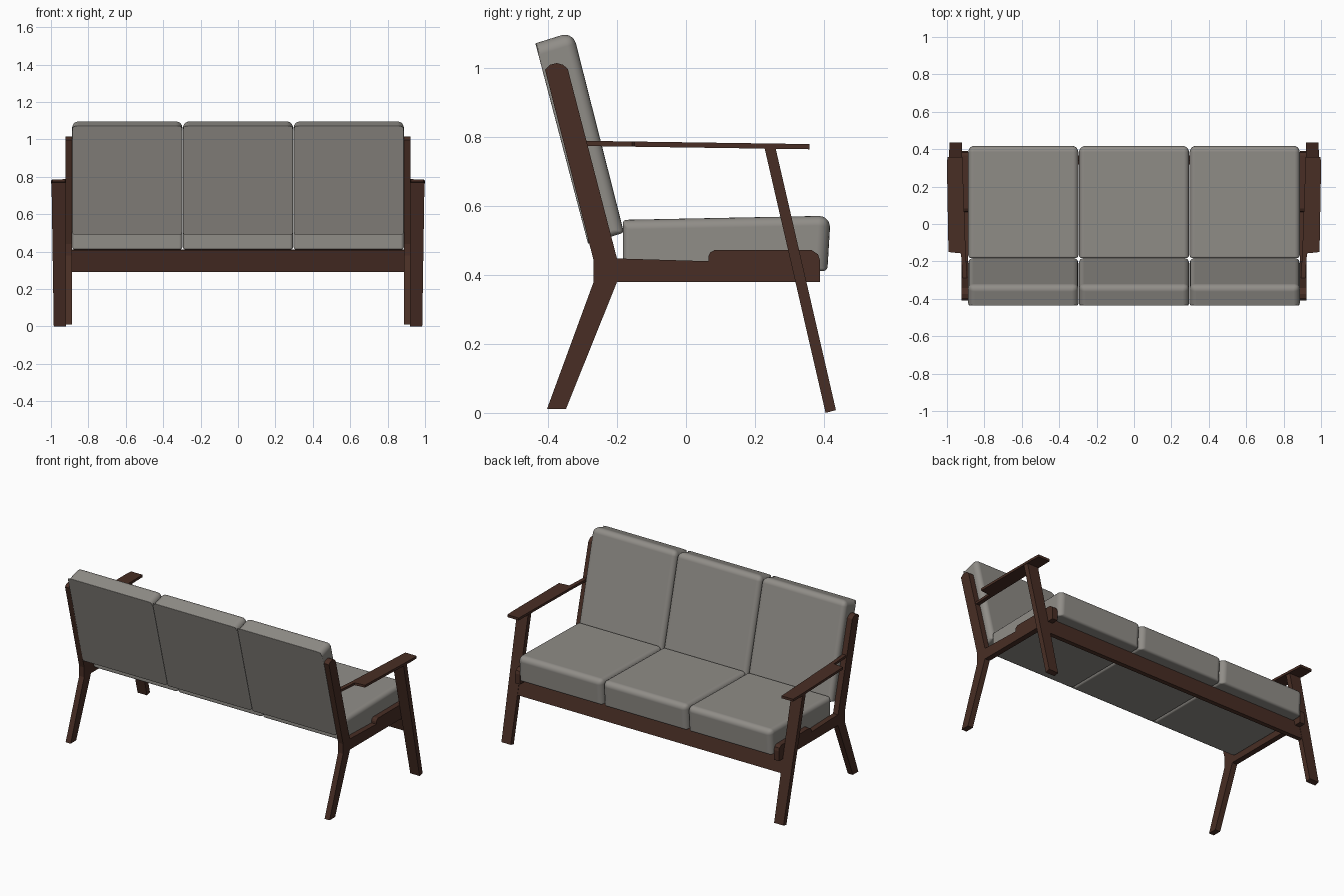
import bpy, bmesh

if "Cube" in bpy.data.objects:
    bpy.data.objects.remove(bpy.data.objects["Cube"])


def material(name, rgb):
    m = bpy.data.materials.new(name)
    m.diffuse_color = (*rgb, 1)
    m.use_nodes = True
    m.node_tree.nodes["Principled BSDF"].inputs["Base Color"].default_value = m.diffuse_color
    return m


WOOD = material("dark brown wood", (0.065, 0.027, 0.018))
FABRIC = material("grey fabric", (0.28, 0.267, 0.245))


def finish(bm, name, mat):
    bmesh.ops.recalc_face_normals(bm, faces=bm.faces)
    me = bpy.data.meshes.new(name)
    bm.to_mesh(me)
    bm.free()
    me.materials.append(mat)
    ob = bpy.data.objects.new(name, me)
    bpy.context.collection.objects.link(ob)
    return ob


def prism(pts, place, lo, hi):
    """Extrude a 2D outline between lo and hi; place maps (a, b, t) to 3D."""
    bm = bmesh.new()
    rings = [[bm.verts.new(place(a, b, t)) for a, b in pts] for t in (lo, hi)]
    bm.faces.new(rings[0])
    bm.faces.new(rings[1])
    n = len(pts)
    for i in range(n):
        j = (i + 1) % n
        bm.faces.new((rings[0][i], rings[0][j], rings[1][j], rings[1][i]))
    return bm, rings


def side_place(a, b, t):
    return (t, a, b)


def wood(name, pts, lo, hi, place=side_place, mirror=True):
    ob = finish(prism(pts, place, lo, hi)[0], name, WOOD)
    if mirror:
        ob.modifiers.new("mirror", 'MIRROR')
    return ob


def cushion(name, pts, corner_w, side_w, x0, x1):
    """Soft block: quad profile, per-edge bevel weights."""
    bm, rings = prism(pts, side_place, x0, x1)
    layer = bm.edges.layers.float.new("bevel_weight_edge")
    for i in range(4):
        bm.edges.get((rings[0][i], rings[1][i]))[layer] = corner_w[i]
        for r in rings:
            bm.edges.get((r[i], r[(i + 1) % 4]))[layer] = side_w[i]
    for f in bm.faces:
        f.smooth = True
    ob = finish(bm, name, FABRIC)
    b = ob.modifiers.new("soft edges", 'BEVEL')
    b.limit_method = 'WEIGHT'
    b.width = 0.035
    b.segments = 5
    b.harden_normals = True


# Rear legs: bent boards running up to carry the back
wood("rear_leg", [(-0.403, 0.012), (-0.348, 0.012), (-0.2, 0.38), (-0.2, 0.447),
                  (-0.343, 0.998), (-0.357, 1.01), (-0.375, 1.015), (-0.395, 1.01),
                  (-0.409, 0.996), (-0.268, 0.442), (-0.268, 0.38)], 0.887, 0.922)

# Side rails with the raised front step
wood("side_rail", [(-0.2, 0.38), (0.389, 0.38), (0.389, 0.442), (0.383, 0.46),
                   (0.365, 0.472), (0.082, 0.472), (0.07, 0.465), (0.065, 0.455),
                   (0.065, 0.44), (-0.2, 0.448)], 0.887, 0.921)


# Front legs: slanted planks, slightly wider at the top
def leg_place(a, b, t):
    return (0.92 if t < 0.5 else 0.985 + 0.012 * b / 0.77, a, b)


wood("front_leg", [(0.405, 0.0), (0.435, 0.008), (0.26, 0.768), (0.228, 0.768)],
     0, 1, leg_place)

# Front rail, tilted to follow the front legs
wood("front_rail", [(0.344, 0.292), (0.367, 0.296), (0.339, 0.412), (0.317, 0.408)],
     -0.922, 0.922, mirror=False)


# Armrests: thin paddles narrowing to the rear legs
def arm_place(a, b, t):
    return (a, b, 0.770 - 0.0145 * b + t)


wood("armrest", [(0.918, 0.358), (0.998, 0.358), (1.0, 0.3), (0.992, -0.15),
                 (0.925, -0.157), (0.916, -0.29), (0.892, -0.29), (0.9, -0.15)],
     0, 0.015, arm_place)

# Three seat cushions and three back cushions
for k, label in enumerate(("left", "middle", "right")):
    mid = (k - 1) * 0.592
    x0, x1 = mid - 0.2945, mid + 0.2945
    cushion("seat_cushion_" + label,
            [(-0.183, 0.411), (0.41, 0.411), (0.42, 0.572), (-0.183, 0.56)],
            (0.3, 0.4, 1.0, 0.3), (0.4, 1.0, 0.8, 0.5), x0, x1)
    cushion("back_cushion_" + label,
            [(-0.284, 0.49), (-0.18, 0.523), (-0.328, 1.106), (-0.437, 1.072)],
            (0.1, 0.25, 1.0, 0.08), (0.5, 0.8, 1.0, 0.15), x0, x1)
